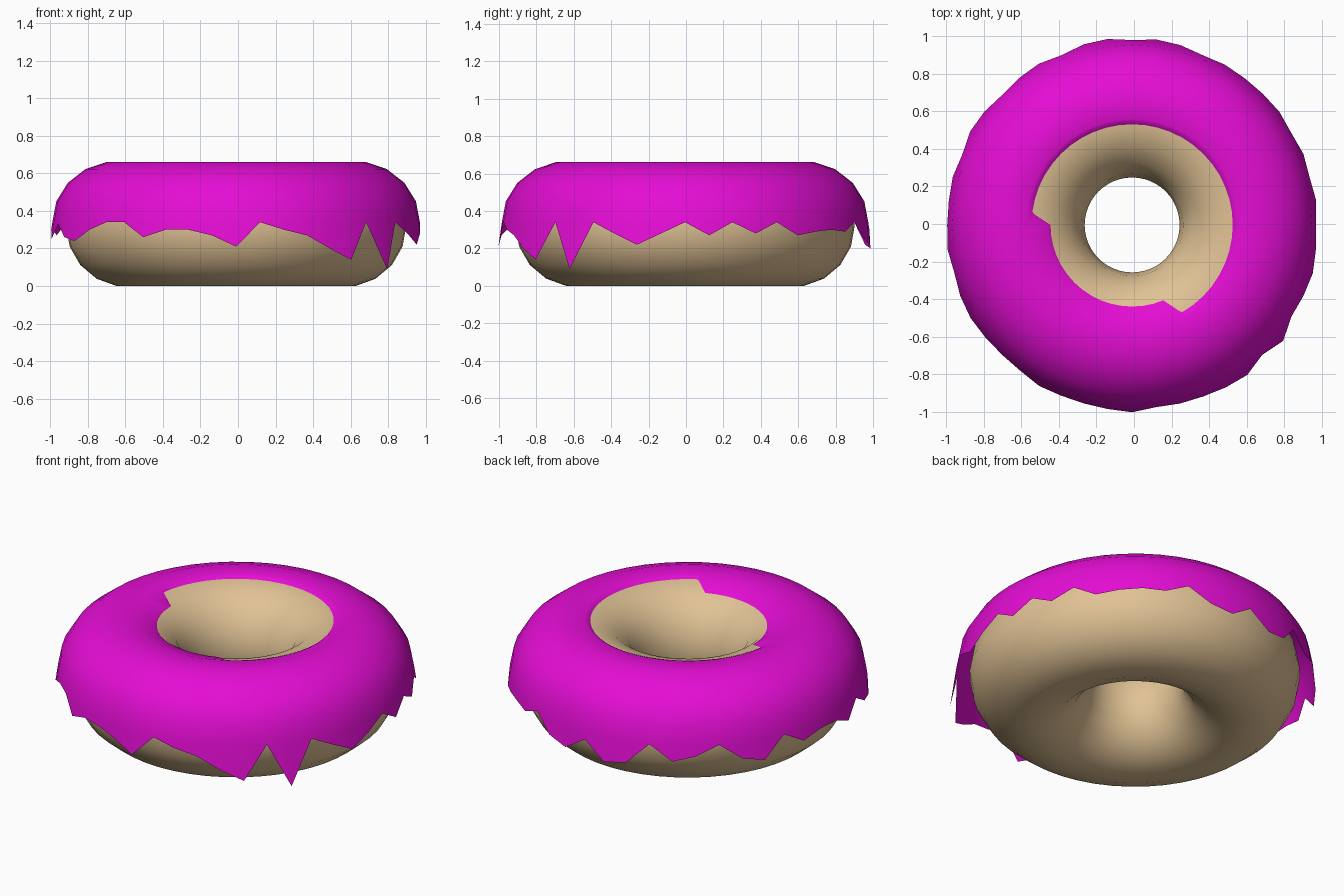
import bpy, bmesh, math

if "Cube" in bpy.data.objects:
    bpy.data.objects.remove(bpy.data.objects["Cube"])

CX, CY = -0.01, -0.005      # ring centre
R, r, ZC = 0.58, 0.327, 0.322
SEG, MIN = 48, 18


def material(name, rgb):
    m = bpy.data.materials.new(name)
    m.diffuse_color = (*rgb, 1)
    m.use_nodes = True
    m.node_tree.nodes["Principled BSDF"].inputs["Base Color"].default_value = m.diffuse_color
    return m


def point(radius, z, i):
    a = 2 * math.pi * i / SEG
    return (CX + radius * math.cos(a), CY + radius * math.sin(a), z)


def loft(name, columns, mat, closed, angle):
    """Join one profile column per segment into a ring surface."""
    bm = bmesh.new()
    grid = [[bm.verts.new(point(rad, z, i)) for rad, z in col]
            for i, col in enumerate(columns)]
    n = len(grid[0])
    for i in range(SEG):
        a, b = grid[i], grid[(i + 1) % SEG]
        for j in range(n if closed else n - 1):
            k = (j + 1) % n
            bm.faces.new((a[j], b[j], b[k], a[k]))
    bmesh.ops.remove_doubles(bm, verts=bm.verts, dist=0.0005)
    bmesh.ops.recalc_face_normals(bm, faces=bm.faces)
    me = bpy.data.meshes.new(name)
    bm.to_mesh(me)
    bm.free()
    me.materials.append(mat)
    ob = bpy.data.objects.new(name, me)
    bpy.context.collection.objects.link(ob)
    bpy.ops.object.select_all(action='DESELECT')
    ob.select_set(True)
    bpy.context.view_layer.objects.active = ob
    bpy.ops.object.shade_smooth_by_angle(angle=math.radians(angle))
    return ob


def section(deg):
    t = math.radians(deg)
    return R + r * math.cos(t), ZC + r * math.sin(t)


# Dough ring
profile = [section(360 * j / MIN) for j in range(MIN)]
loft("dough", [profile] * SEG, material("dough", (0.75, 0.54, 0.30)), True, 60)

# Icing: upper outside of the ring, slightly enlarged, ending in jagged drips
drips = [.34, .27, .34, .28, .34, .27, .29, .30, .29, .34, .25, .22,
         .30, .20, .22, .34, .25, .28, .34, .25, .22, .34, .27, .30,
         .30, .25, .33, .26, .24, .30, .34, .34, .26, .30, .30, .27,
         .21, .34, .30, .27, .20, .14, .34, .09, .34, .28, .22, .28]
columns = []
for i, tip in enumerate(drips):
    # inner edge reaches further into the hole along the front left
    if 24 <= i <= 39:
        col = [(0.435, 0.612), (0.45, 0.625)]
    else:
        col = [(0.535, 0.643), (0.55, 0.655)]
    for deg in (100, 80, 60, 40, 20, 0):
        rad, z = section(deg)
        col.append((rad * 1.08, z + 0.018))
    col.append((0.98 + 0.14 * (0.34 - tip), tip))
    columns.append(col)
loft("icing", columns, material("icing", (0.78, 0.004, 0.66)), False, 60)
